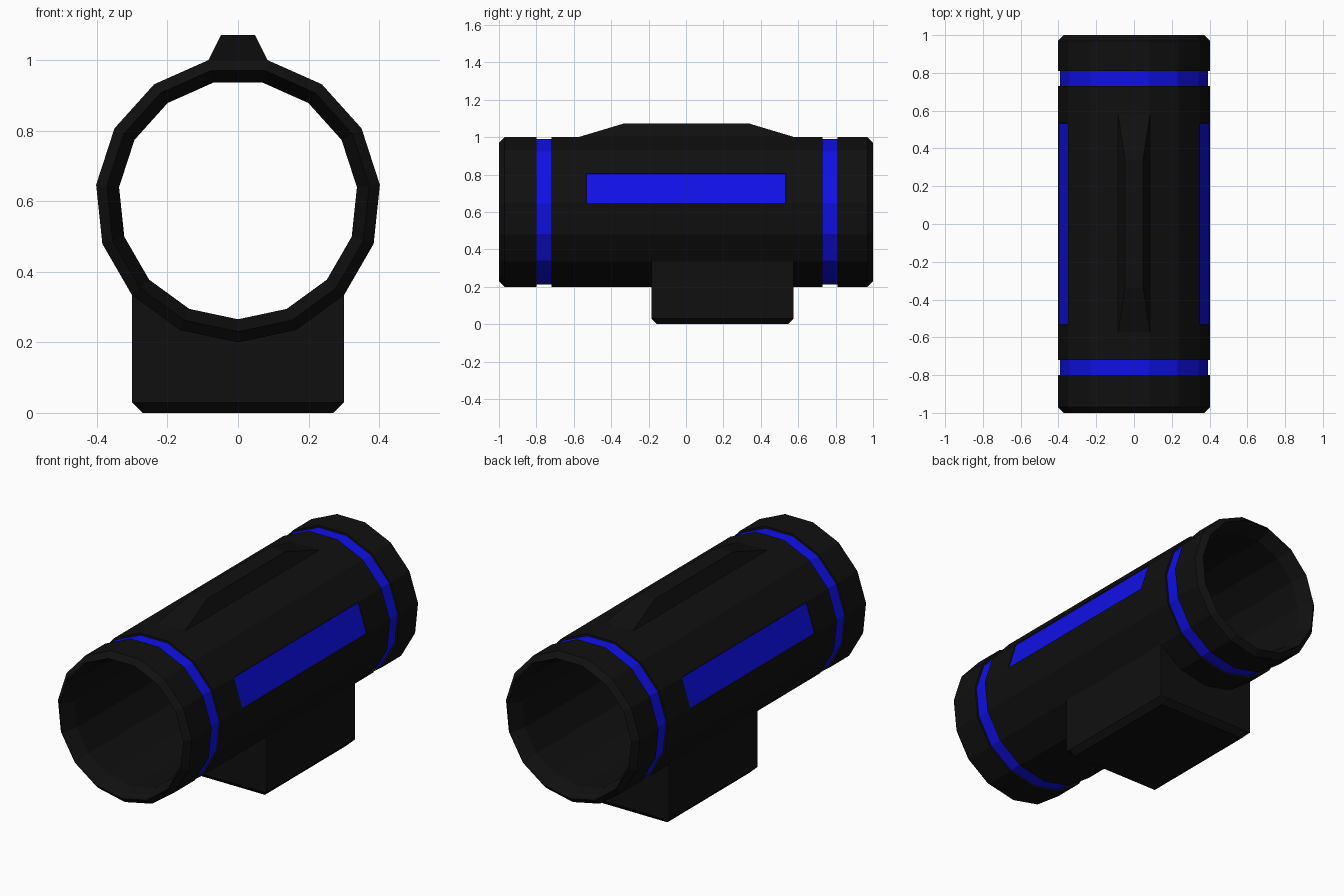
import bpy, bmesh, math

if "Cube" in bpy.data.objects:
    bpy.data.objects.remove(bpy.data.objects["Cube"])

SIDES, CZ, R = 15, 0.6044, 0.4044


def material(name, colour):
    m = bpy.data.materials.new(name)
    m.diffuse_color = (*colour, 1)
    m.use_nodes = True
    m.node_tree.nodes["Principled BSDF"].inputs["Base Color"].default_value = m.diffuse_color
    return m


black = material("matte black", (0.005, 0.005, 0.005))
blue = material("bright blue", (0.005, 0.005, 0.8))


def finish(bm, name):
    bmesh.ops.recalc_face_normals(bm, faces=bm.faces)
    me = bpy.data.meshes.new(name)
    bm.to_mesh(me)
    bm.free()
    me.materials.append(black)
    me.materials.append(blue)
    ob = bpy.data.objects.new(name, me)
    bpy.context.collection.objects.link(ob)
    return ob


def loft(name, sections):
    """Capped skin through equal-length loops of points."""
    bm = bmesh.new()
    loops = [[bm.verts.new(p) for p in s] for s in sections]
    n = len(loops[0])
    for a, b in zip(loops, loops[1:]):
        for i in range(n):
            j = (i + 1) % n
            bm.faces.new((a[i], a[j], b[j], b[i]))
    bm.faces.new(loops[0])
    bm.faces.new(loops[-1])
    return finish(bm, name)


def ring_point(k, r, y):
    a = math.radians(-90 + 360 / SIDES * k)
    return (r * math.cos(a), y, CZ + r * math.sin(a))


# Hollow tube: closed (y, radius) profile turned around the y axis
G = R - 0.011
profile = [(-1, 0.374), (-0.97, R), (-0.80, R), (-0.80, G), (-0.72, G), (-0.72, R),
           (-0.535, R), (0.535, R), (0.73, R), (0.73, G), (0.81, G), (0.81, R),
           (0.97, R), (1, 0.374), (0.92, 0.339), (-0.92, 0.339)]
bm = bmesh.new()
rings = [[bm.verts.new(ring_point(k, r, y)) for k in range(SIDES)] for y, r in profile]
panels = []
for s, (y, r) in enumerate(profile):
    t = (s + 1) % len(profile)
    for k in range(SIDES):
        j = (k + 1) % SIDES
        f = bm.faces.new((rings[s][k], rings[s][j], rings[t][j], rings[t][k]))
        # Blue groove floors
        if s in (3, 9):
            f.material_index = 1
        # Blue side panels on the facets just above the middle
        if s == 6 and k in (4, 10):
            panels.append(f)
bmesh.ops.recalc_face_normals(bm, faces=bm.faces)
bmesh.ops.inset_individual(bm, faces=panels, thickness=0.005, depth=-0.003)
for f in panels:
    f.material_index = 1
finish(bm, "sight_tube")


# Top ridge, tapering upward
def rect(hx, y0, y1, z):
    return [(-hx, y0, z), (hx, y0, z), (hx, y1, z), (-hx, y1, z)]


loft("top_ridge", [rect(0.084, -0.575, 0.58, 0.985), rect(0.084, -0.575, 0.58, 1.0),
                   rect(0.048, -0.335, 0.34, 1.072)])


# Mounting block, top following the tube, chamfered at the bottom
def block_section(y, bottom):
    arc = [(x, z + (0.015 if abs(x) < 0.25 else 0))
           for x, _, z in (ring_point(k, R, y) for k in (2, 1, 0, -1, -2))]
    pts = arc + [(-0.3, 0.03), (-0.27, bottom), (0.27, bottom), (0.3, 0.03)]
    return [(x, y, z) for x, z in pts]


loft("mount_block", [block_section(-0.185, 0.03), block_section(-0.155, 0),
                     block_section(0.545, 0), block_section(0.575, 0.03)])
